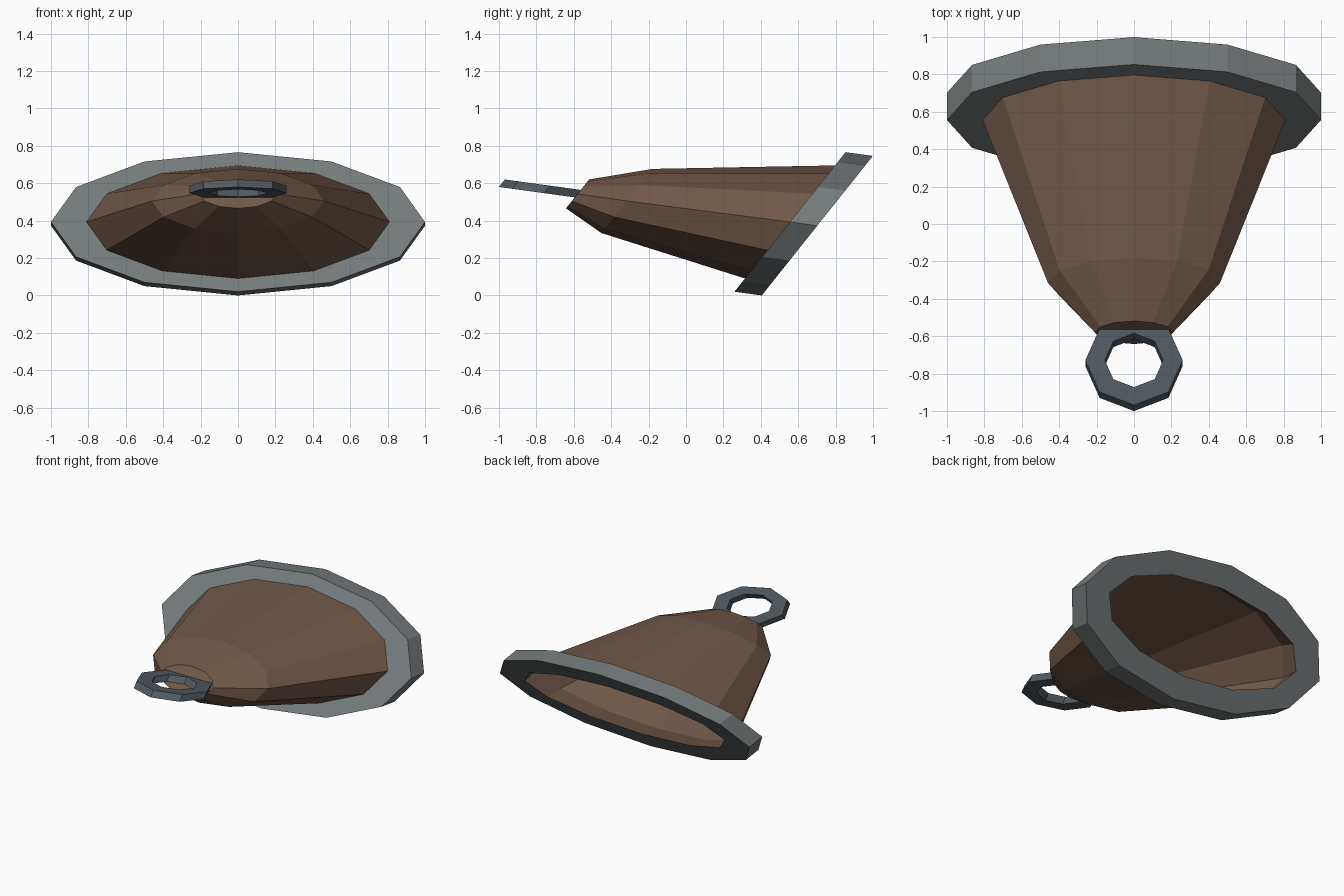
import bpy, bmesh
from math import sin, cos, pi

if "Cube" in bpy.data.objects:
    bpy.data.objects.remove(bpy.data.objects["Cube"])


def material(name, rgb):
    m = bpy.data.materials.new(name)
    m.diffuse_color = (*rgb, 1)
    m.use_nodes = True
    m.node_tree.nodes["Principled BSDF"].inputs["Base Color"].default_value = m.diffuse_color
    return m


def loop(bm, n, cy, cz, rx, v):
    """Ring of vertices centred on (0, cy, cz): x radius and a tilted second radius v."""
    return [bm.verts.new((rx * cos(a), cy + v[0] * sin(a), cz + v[1] * sin(a)))
            for a in (2 * pi * i / n for i in range(n))]


def bridge(bm, a, b):
    n = len(a)
    for i in range(n):
        j = (i + 1) % n
        bm.faces.new((a[i], a[j], b[j], b[i]))


def finish(bm, name, mat):
    bmesh.ops.recalc_face_normals(bm, faces=bm.faces)
    me = bpy.data.meshes.new(name)
    bm.to_mesh(me)
    bm.free()
    ob = bpy.data.objects.new(name, me)
    ob.data.materials.append(mat)
    bpy.context.collection.objects.link(ob)


brown = material("brown", (0.17, 0.10, 0.066))
grey = material("grey", (0.18, 0.20, 0.205))
steel = material("steel", (0.085, 0.105, 0.12))

TILT = (0.297, 0.373)                     # rim plane direction


def tilt(r):
    return (TILT[0] * r, TILT[1] * r)


# Rim: flat band, wide annulus front and back
mouth = (12, 0.702, 0.373, 0.80, tilt(0.66))
throat = (12, 0.556, 0.393, 0.81, tilt(0.81))
bm = bmesh.new()
rings = [loop(bm, *throat), loop(bm, 12, 0.556, 0.393, 1, TILT),
         loop(bm, 12, 0.702, 0.373, 1, TILT), loop(bm, *mouth)]
for a, b in zip(rings, rings[1:]):
    bridge(bm, a, b)
finish(bm, "rim", grey)

# Bell body: open shell closed at the crown
bm = bmesh.new()
rings = [loop(bm, *mouth), loop(bm, *throat),
         loop(bm, 12, -0.315, 0.505, 0.46, tilt(0.46)),
         loop(bm, 12, -0.58, 0.543, 0.207, tilt(0.207))]
for a, b in zip(rings, rings[1:]):
    bridge(bm, a, b)
bm.faces.new(rings[-1])
finish(bm, "bell_body", brown)

# Hanging ring: octagonal plate with a hole, sunk into the crown
bm = bmesh.new()
rings = []
for r, dy, dz in ((1, 0, 0), (1, -0.032, -0.04), (0.6, -0.032, -0.04), (0.6, 0, 0)):
    rings.append(loop(bm, 8, -0.728 + dy, 0.587 + dz, 0.26 * r, (0.24 * r, -0.033 * r)))
for a, b in zip(rings, rings[1:] + rings[:1]):
    bridge(bm, a, b)
finish(bm, "hanging_ring", steel)
